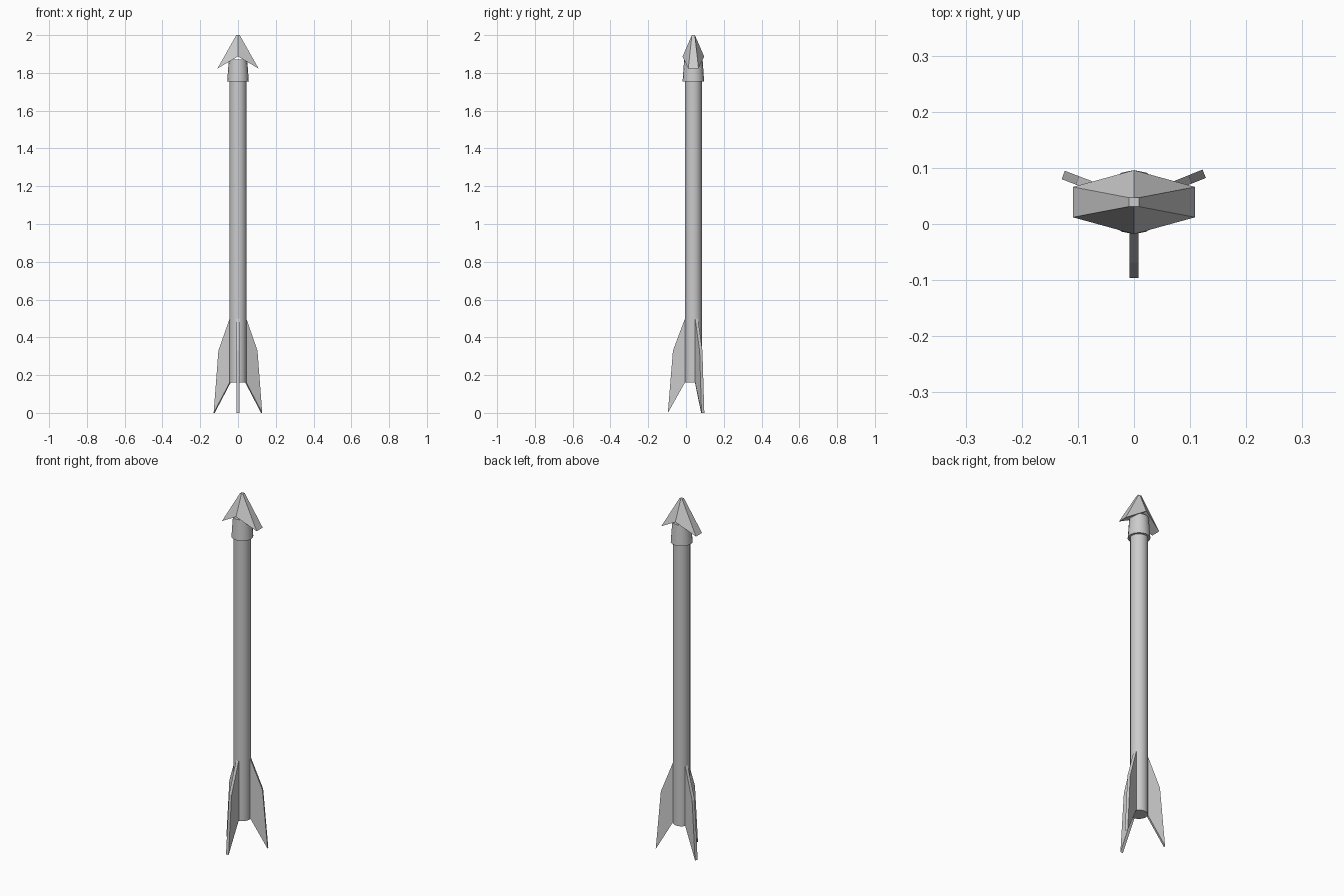
import bpy
import math
from mathutils import Matrix

if "Cube" in bpy.data.objects:
    bpy.data.objects.remove(bpy.data.objects["Cube"])

AXIS_Y = 0.039  # the shaft axis sits slightly behind the origin


def mesh_object(name, verts, faces):
    mesh = bpy.data.meshes.new(name)
    mesh.from_pydata(verts, [], faces)
    obj = bpy.data.objects.new(name, mesh)
    bpy.context.collection.objects.link(obj)
    return obj


def tube(name, r_low, r_high, z_low, z_high, sides=16):
    bpy.ops.mesh.primitive_cone_add(
        vertices=sides, radius1=r_low, radius2=r_high, depth=z_high - z_low,
        location=(0, AXIS_Y, (z_low + z_high) / 2))
    obj = bpy.context.object
    obj.name = name
    bpy.ops.object.shade_smooth_by_angle(angle=math.radians(35))
    return obj


def fin(name, angle, thickness=0.016):
    # radial profile (distance from axis, height), extruded to a flat plate
    profile = [(0.035, 0.16), (0.045, 0.16), (0.135, 0.0),
               (0.108, 0.33), (0.044, 0.50), (0.035, 0.50)]
    n = len(profile)
    verts = [(r, s * thickness / 2, z) for s in (-1, 1) for r, z in profile]
    faces = [tuple(range(n)), tuple(range(2 * n - 1, n - 1, -1))]
    faces += [(i, i + n, (i + 1) % n + n, (i + 1) % n) for i in range(n)]
    obj = mesh_object(name, verts, faces)
    obj.data.transform(Matrix.Translation((0, AXIS_Y, 0))
                       @ Matrix.Rotation(math.radians(angle), 4, 'Z'))
    return obj


# Shaft and tapered collar
tube("shaft", 0.045, 0.045, 0.16, 1.80)
tube("collar", 0.057, 0.049, 1.755, 1.87)

# Three tail fins
for label, angle in (("front", -90), ("right", 22), ("left", 159)):
    fin(label + "_fin", angle)

# Barbed head: six-sided loft from a small flat tip to a drooping lower rim
def ring(half_x, half_side, half_mid, z_side, z_mid):
    return [(half_x, AXIS_Y - half_side, z_side), (half_x, AXIS_Y + half_side, z_side),
            (0, AXIS_Y + half_mid, z_mid),
            (-half_x, AXIS_Y + half_side, z_side), (-half_x, AXIS_Y - half_side, z_side),
            (0, AXIS_Y - half_mid, z_mid)]


rim = ring(0.109, 0.027, 0.057, 1.823, 1.887)
tip = ring(0.009, 0.008, 0.008, 2.0, 2.0)
sides = [(i, (i + 1) % 6, (i + 1) % 6 + 6, i + 6) for i in range(6)]
mesh_object("arrow_head", rim + tip,
            sides + [(6, 7, 8, 9, 10, 11), (5, 2, 1, 0), (5, 4, 3, 2)])
